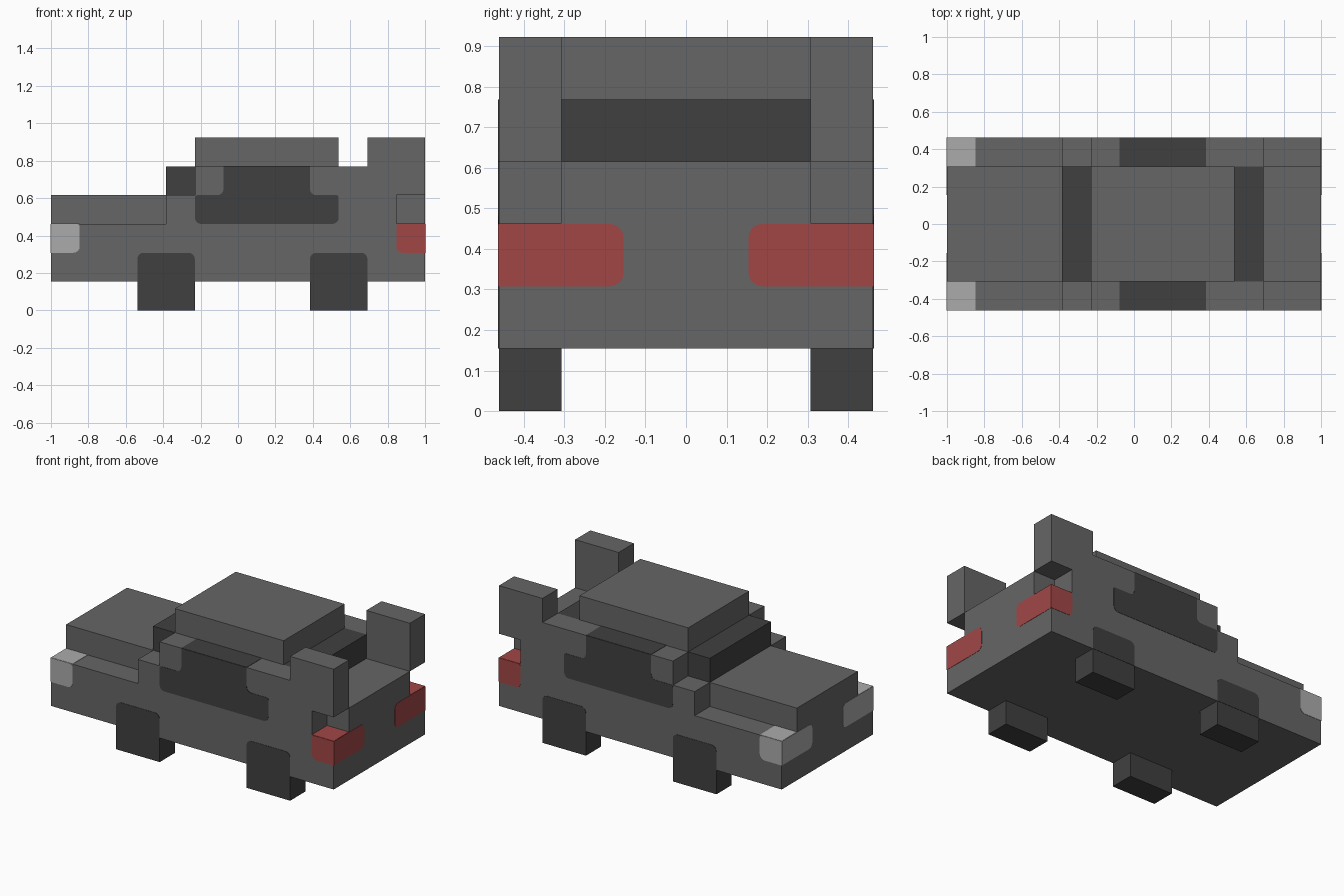
import bpy, bmesh, math
from mathutils import Vector

cube = bpy.data.objects.get("Cube")
if cube:
    bpy.data.objects.remove(cube, do_unlink=True)

U = 2 / 13      # one block
T = 0.012       # painted plate height, in blocks
R = 0.22        # painted corner radius, in blocks


def material(name, rgb):
    m = bpy.data.materials.new(name)
    m.use_nodes = True
    m.diffuse_color = (*rgb, 1)
    bsdf = m.node_tree.nodes["Principled BSDF"]
    bsdf.inputs["Base Color"].default_value = (*rgb, 1)
    bsdf.inputs["Roughness"].default_value = 0.8
    return m


BODY = material("body_grey", (0.133, 0.133, 0.133))
DARK = material("dark_grey", (0.051, 0.051, 0.051))
LIGHT = material("headlight_grey", (0.41, 0.41, 0.41))
RED = material("tail_light_red", (0.36, 0.062, 0.062))


def rounded(points):
    """Replace each right-angle corner given as (a, b, radius) by a small arc."""
    out, n = [], len(points)
    for i, p in enumerate(points):
        c = Vector(p[:2])
        if len(p) == 2:
            out.append(c)
            continue
        t1 = c + (Vector(points[i - 1][:2]) - c).normalized() * p[2]
        t2 = c + (Vector(points[(i + 1) % n][:2]) - c).normalized() * p[2]
        mid = t1 + t2 - c
        for k in range(5):
            a = k * math.pi / 8
            out.append(mid + (t1 - mid) * math.cos(a) + (t2 - mid) * math.sin(a))
    return out


def prism(name, points, axis, lo, hi, mat):
    """Extrude an outline along x, y or z; all sizes in blocks."""
    place = {"x": lambda a, b, d: (d, a, b),
             "y": lambda a, b, d: (a, d, b),
             "z": lambda a, b, d: (a, b, d)}[axis]
    bm = bmesh.new()
    base = bm.faces.new([bm.verts.new(Vector(place(p.x, p.y, lo)) * U)
                         for p in rounded(points)])
    new = bmesh.ops.extrude_face_region(bm, geom=[base])["geom"]
    bmesh.ops.translate(bm, vec=Vector(place(0, 0, hi - lo)) * U,
                        verts=[v for v in new if isinstance(v, bmesh.types.BMVert)])
    bmesh.ops.recalc_face_normals(bm, faces=bm.faces)
    me = bpy.data.meshes.new(name)
    bm.to_mesh(me)
    bm.free()
    me.materials.append(mat)
    ob = bpy.data.objects.new(name, me)
    bpy.context.collection.objects.link(ob)
    return ob


def rect(a0, b0, a1, b1):
    return [(a0, b0), (a1, b0), (a1, b1), (a0, b1)]


# Lower body, and the centre section with bonnet, roof and rear deck
prism("lower_body", rect(-6.5, 1, 6.5, 3), "y", -3, 3, BODY)
prism("bonnet_roof_and_deck",
      [(-6.5, 3), (-6.5, 4), (-1.5, 4), (-1.5, 6), (3.5, 6), (3.5, 4), (6.5, 4), (6.5, 3)],
      "y", -2, 2, BODY)
prism("windscreen", rect(-2.5, 4, -1.5, 5), "y", -2, 2, DARK)
prism("rear_window", rect(3.5, 4, 4.5, 5), "y", -2, 2, DARK)

# Outlines of the side parts
side_outline = [(-2.5, 3), (-2.5, 4), (-1.5, 4), (-1.5, 5), (4.5, 5),
                (4.5, 6), (6.5, 6), (6.5, 4), (5.5, 4), (5.5, 3)]
window_outline = [(-1.5, 3, R), (3.5, 3, R), (3.5, 4, R / 3), (2.5, 4, R),
                  (2.5, 5), (-0.5, 5), (-0.5, 4, R), (-1.5, 4, R / 3)]

for s, side in ((-1, "front"), (1, "back")):
    # Side wall with its raised tail fin
    prism(f"side_wall_{side}", side_outline, "y", 2 * s, 3 * s, BODY)

    # Side window, wrapping onto the top of the wall
    prism(f"side_window_{side}", window_outline, "y", 2.9 * s, (3 + T) * s, DARK)
    prism(f"side_window_top_{side}", rect(-0.5, 2 * s, 2.5, 3 * s), "z", 4.9, 5 + T, DARK)

    # Wheels and their painted upper halves
    for x, end in ((-2.5, "fore"), (3.5, "rear")):
        prism(f"{end}_wheel_{side}", rect(x - 1, 0, x + 1, 1), "y", 2 * s, 3 * s, DARK)
        prism(f"{end}_wheel_arch_{side}",
              [(x - 1, 1), (x + 1, 1), (x + 1, 2, R), (x - 1, 2, R)],
              "y", 2.9 * s, (3 + T) * s, DARK)

    # Corner lights: side, end and top plates
    for e, name, mat in ((-1, "headlight", LIGHT), (1, "tail_light", RED)):
        prism(f"{name}_side_{side}",
              [(6.5 * e, 2), (5.5 * e, 2, R), (5.5 * e, 3, R / 2), (6.5 * e, 3)],
              "y", 2.9 * s, (3 + T) * s, mat)
        prism(f"{name}_end_{side}",
              [(3 * s, 2), (s, 2, R), (s, 3, R), (3 * s, 3)],
              "x", 6.4 * e, (6.5 + T) * e, mat)
        prism(f"{name}_top_{side}", rect(5.5 * e, 2 * s, 6.5 * e, 3 * s),
              "z", 2.9, 3 + T, mat)
